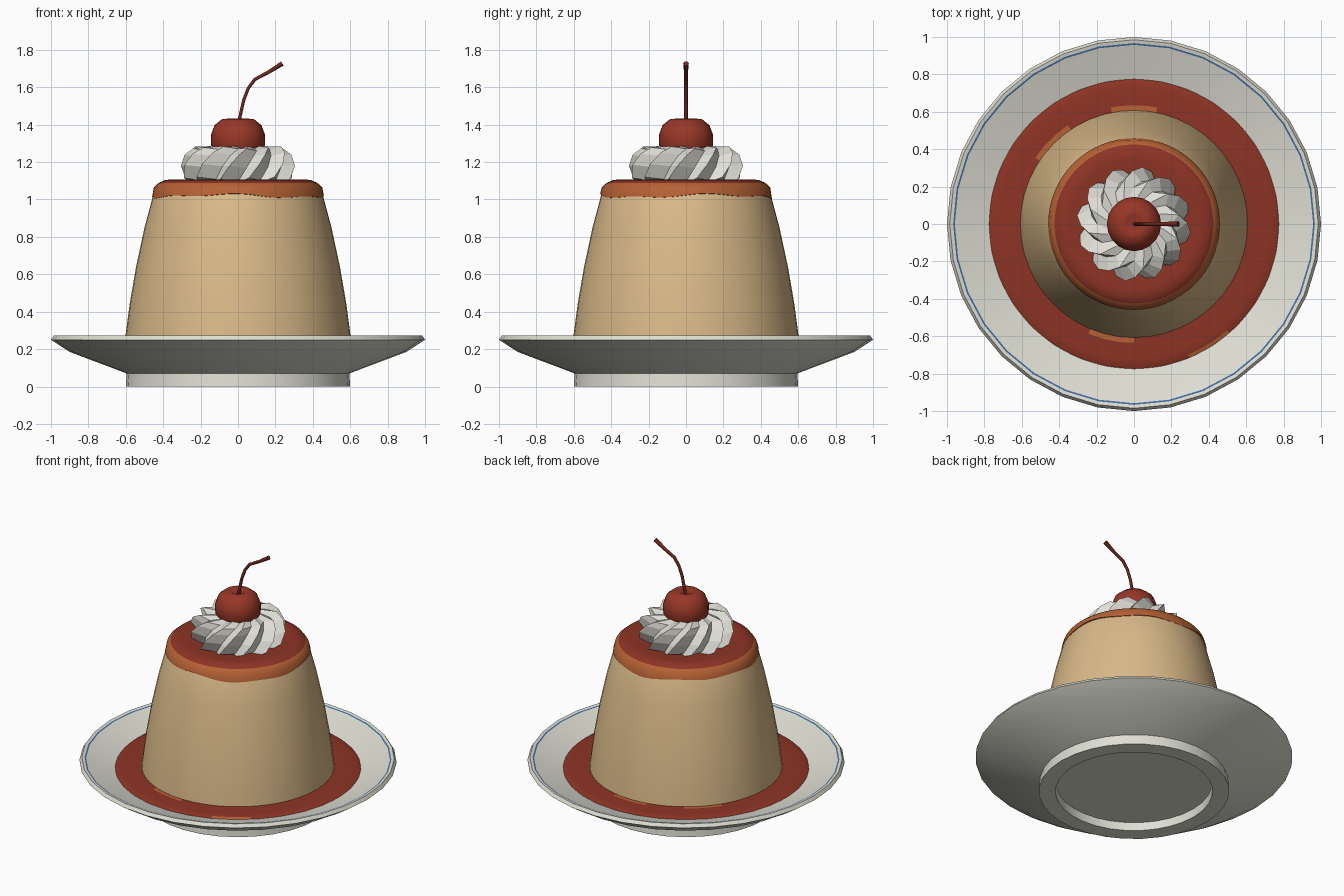
import bpy, bmesh, math
from math import sin, cos, pi, radians

if "Cube" in bpy.data.objects:
    bpy.data.objects.remove(bpy.data.objects["Cube"])


def material(name, rgb):
    m = bpy.data.materials.new(name)
    m.diffuse_color = (*rgb, 1)
    m.use_nodes = True
    m.node_tree.nodes["Principled BSDF"].inputs["Base Color"].default_value = m.diffuse_color
    return m


PORCELAIN = material("porcelain", (0.74, 0.74, 0.66))
BLUE = material("blue_line", (0.06, 0.16, 0.36))
CUSTARD = material("custard", (0.70, 0.49, 0.25))
CARAMEL = material("dark_caramel", (0.27, 0.034, 0.018))
AMBER = material("amber_caramel", (0.47, 0.12, 0.035))
CREAM = material("cream", (0.76, 0.75, 0.69))
CHERRY = material("cherry_red", (0.31, 0.038, 0.02))
STEM = material("stem_brown", (0.16, 0.022, 0.012))


def lathe(name, profile, segs, mats, shift=None, rule=None, smooth=30):
    """Spin (radius, z) points round z; shift(ring, angle, r, z) bends the rings,
    rule(ring, radius, angle, z) picks the material of each face."""
    bm = bmesh.new()
    rings = []
    for k, (r, z) in enumerate(profile):
        if r == 0:
            rings.append([bm.verts.new((0, 0, z))] * segs)
            continue
        ring = []
        for i in range(segs):
            a = 2 * pi * i / segs
            ra, aa, za = shift(k, i, a, r, z) if shift else (r, a, z)
            ring.append(bm.verts.new((ra * cos(aa), ra * sin(aa), za)))
        rings.append(ring)
    for k in range(len(rings) - 1):
        for i in range(segs):
            j = (i + 1) % segs
            quad = [rings[k][i], rings[k][j], rings[k + 1][j], rings[k + 1][i]]
            f = bm.faces.new(list(dict.fromkeys(quad)))
            if rule:
                c = f.calc_center_median()
                ang = math.degrees(math.atan2(c.y, c.x)) % 360
                f.material_index = rule(k, math.hypot(c.x, c.y), ang, c.z)
    bmesh.ops.recalc_face_normals(bm, faces=bm.faces)
    me = bpy.data.meshes.new(name)
    bm.to_mesh(me)
    bm.free()
    for m in mats:
        me.materials.append(m)
    ob = bpy.data.objects.new(name, me)
    bpy.context.collection.objects.link(ob)
    if smooth:
        bpy.ops.object.select_all(action='DESELECT')
        ob.select_set(True)
        bpy.context.view_layer.objects.active = ob
        bpy.ops.object.shade_smooth_by_angle(angle=radians(smooth))
    return ob


# Plate with foot ring and a thin blue line inside the rim
lathe("plate", [(0, 0.055), (0.49, 0.055), (0.495, 0), (0.6, 0), (0.595, 0.07),
                (0.9, 0.185), (1.0, 0.25), (0.985, 0.272), (0.967, 0.268),
                (0.958, 0.265), (0.78, 0.205), (0.6, 0.15), (0, 0.15)],
      32, [PORCELAIN, BLUE], rule=lambda k, r, a, z: int(k == 8), smooth=20)

# Caramel pool, with a few thin amber patches
PATCHES = [(80, 101, 0), (122, 147, 0), (246, 269, 0), (292, 312, 1)]


def pool_rule(k, r, a, z):
    outer = r > 0.74
    inner = 0.58 < r < 0.64
    return int(any(lo < a < hi and (outer if o else inner) for lo, hi, o in PATCHES))


lathe("caramel_pool", [(0, 0.16), (0.6, 0.16), (0.782, 0.2), (0.755, 0.212), (0.72, 0.214),
                       (0.635, 0.215), (0.58, 0.215), (0, 0.215)],
      96, [CARAMEL, AMBER], rule=pool_rule)

# Custard body
lathe("custard", [(0, 0.17), (0.612, 0.17), (0.602, 0.27), (0.578, 0.45), (0.545, 0.64),
                  (0.5, 0.85), (0.452, 1.03), (0.436, 1.06), (0.40, 1.08), (0, 1.08)],
      48, [CUSTARD])


# Caramel cap with a wavy lower edge
def cap_shift(k, i, a, r, z):
    if k < 2:
        z += 0.008 * sin(3 * a + 0.6) + 0.006 * sin(7 * a)
    elif k == 2:
        z += 0.006 * sin(4 * a + 1)
    return r, a, z


lathe("caramel_cap", [(0.44, 1.015), (0.459, 1.019), (0.45, 1.06), (0.425, 1.088),
                      (0.39, 1.104), (0.35, 1.108), (0.25, 1.096), (0, 1.092)],
      64, [CARAMEL, AMBER], shift=cap_shift, rule=lambda k, r, a, z: int(k < 3), smooth=60)


# Whipped cream swirl: a twisted, flat-faced star
LOBES = 12


def cream_shift(k, i, a, r, z):
    depth = 0.80 if k < 6 else 0.9
    tip = i % 2 == 0
    lobe = i // 2
    twist = radians(10 * k + (0 if tip else 4))
    z += (0.006 * sin(lobe * 2.1) if 0 < k < 6 else 0) - (0 if tip else 0.012)
    return r * (1 if tip else depth), a + twist - 0.15, z


lathe("cream_swirl", [(0, 1.085), (0.25, 1.09), (0.295, 1.115), (0.308, 1.185),
                      (0.285, 1.245), (0.245, 1.278), (0.15, 1.285), (0, 1.27)],
      LOBES * 2, [CREAM], shift=cream_shift, smooth=0)

# Cherry with a dimpled top
lathe("cherry", [(0, 1.18), (0.07, 1.193), (0.118, 1.23), (0.143, 1.285), (0.145, 1.345),
                 (0.125, 1.398), (0.085, 1.43), (0.045, 1.433), (0, 1.405)],
      20, [CHERRY], smooth=60)

# Bent stem
cu = bpy.data.curves.new("cherry_stem", 'CURVE')
cu.dimensions = '3D'
cu.bevel_depth = 0.011
cu.bevel_resolution = 1
cu.use_fill_caps = True
path = [(0.0, 1.39, 0.9), (0.01, 1.44, 0.9), (0.03, 1.53, 0.9), (0.055, 1.595, 0.9),
        (0.09, 1.642, 0.95), (0.165, 1.682, 1.0), (0.237, 1.727, 1.35)]
sp = cu.splines.new('POLY')
sp.points.add(len(path) - 1)
for p, (x, z, rad) in zip(sp.points, path):
    p.co = (x, 0, z, 1)
    p.radius = rad
cu.materials.append(STEM)
stem = bpy.data.objects.new("cherry_stem", cu)
bpy.context.collection.objects.link(stem)
